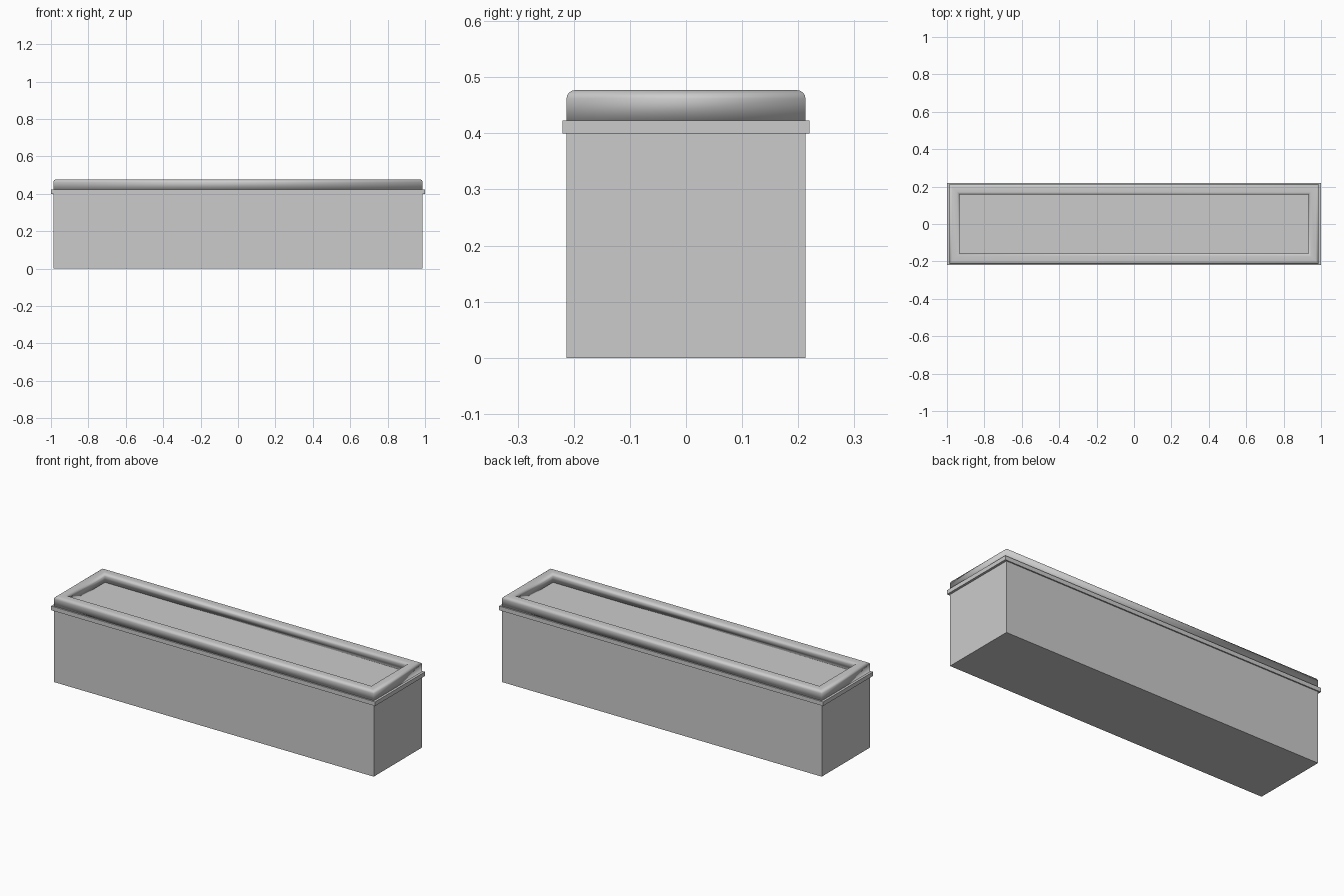
import bpy
import bmesh
import math

if "Cube" in bpy.data.objects:
    bpy.data.objects.remove(bpy.data.objects["Cube"])

HX, HY = 0.987, 0.213   # half size of the trough


def finish(bm, name, smooth=False):
    bmesh.ops.recalc_face_normals(bm, faces=bm.faces[:])
    mesh = bpy.data.meshes.new(name)
    bm.to_mesh(mesh)
    bm.free()
    for p in mesh.polygons:
        p.use_smooth = smooth
    obj = bpy.data.objects.new(name, mesh)
    bpy.context.collection.objects.link(obj)
    return obj


def box(name, hx, hy, z0, z1):
    bm = bmesh.new()
    bmesh.ops.create_cube(bm, size=1)
    for v in bm.verts:
        v.co = (v.co.x * 2 * hx, v.co.y * 2 * hy, z0 + (v.co.z + 0.5) * (z1 - z0))
    return finish(bm, name)


def frame(name, profile):
    """Sweep an (inset, z) profile around the rectangle with mitred corners."""
    bm = bmesh.new()
    rings = [[bm.verts.new((sx * (HX - d), sy * (HY - d), z))
              for sx, sy in ((-1, -1), (1, -1), (1, 1), (-1, 1))]
             for d, z in profile]
    n = len(rings)
    for a, b in ((rings[i], rings[(i + 1) % n]) for i in range(n)):
        for i in range(4):
            j = (i + 1) % 4
            bm.faces.new((a[i], a[j], b[j], b[i]))
    return finish(bm, name, smooth=True)


# Main trough and the projecting band around its top
box("trough_body", HX, HY, 0, 0.4)
box("band", 1.0, 0.22, 0.4, 0.423)

# Rounded rim with a bevelled outer and inner edge
W, TOP, R, SEG = 0.055, 0.477, 0.015, 4
arc = [(R - R * math.cos(t), TOP - R + R * math.sin(t))
       for t in (math.pi / 2 * i / SEG for i in range(SEG + 1))]
profile = [(0, 0.423)] + arc + [(W - d, z) for d, z in reversed(arc)] + [(W, 0.423)]
frame("rim", profile)

# Recessed filling inside the rim
box("filling", HX - W, HY - W, 0.423, 0.429)
